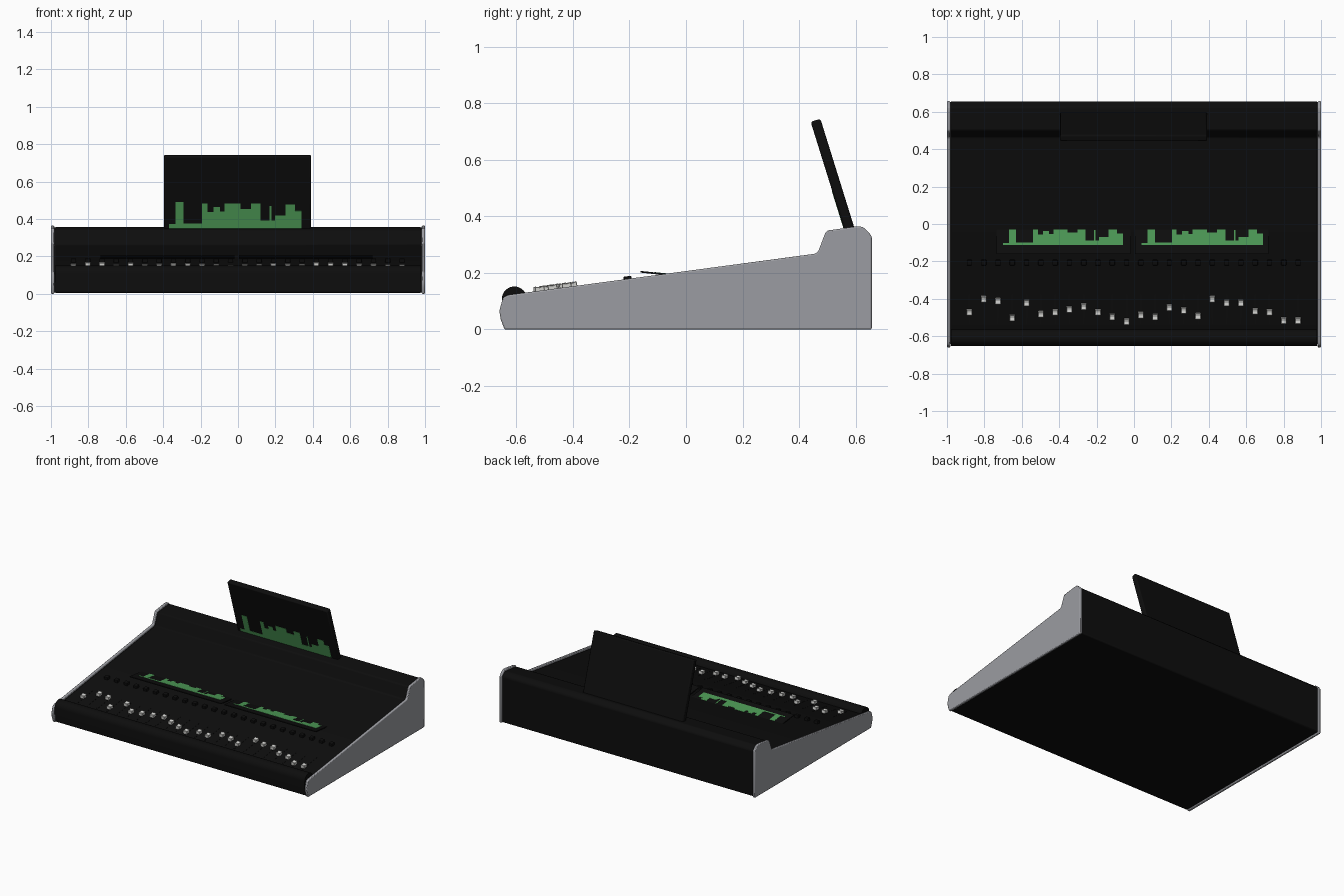
import bpy, bmesh, math
from mathutils import Matrix, Vector

if "Cube" in bpy.data.objects:
    bpy.data.objects.remove(bpy.data.objects["Cube"])


def material(name, r, g, b):
    m = bpy.data.materials.new(name)
    m.diffuse_color = (r, g, b, 1)
    m.use_nodes = True
    m.node_tree.nodes["Principled BSDF"].inputs["Base Color"].default_value = m.diffuse_color
    return m


BLACK = material("matte black", 0.004, 0.004, 0.004)
GREY = material("side grey", 0.33, 0.335, 0.36)
GREEN = material("display green", 0.075, 0.33, 0.095)
WHITE = material("fader white", 0.62, 0.62, 0.60)


def finish(name, bm, mat, bevel=0, segments=2):
    bmesh.ops.recalc_face_normals(bm, faces=bm.faces)
    me = bpy.data.meshes.new(name)
    bm.to_mesh(me)
    bm.free()
    me.materials.append(mat)
    ob = bpy.data.objects.new(name, me)
    bpy.context.collection.objects.link(ob)
    if bevel:
        mod = ob.modifiers.new("edge rounding", 'BEVEL')
        mod.width, mod.segments = bevel, segments
        mod.limit_method = 'ANGLE'
    return ob


def add_prism(bm, pts, x0, x1, mtx=Matrix()):
    """Extrude a (y, z) outline from x0 to x1."""
    lo = [bm.verts.new(mtx @ Vector((x0, y, z))) for y, z in pts]
    hi = [bm.verts.new(mtx @ Vector((x1, y, z))) for y, z in pts]
    bm.faces.new(lo)
    bm.faces.new(hi[::-1])
    n = len(pts)
    for i in range(n):
        j = (i + 1) % n
        bm.faces.new((lo[i], hi[i], hi[j], lo[j]))


def prism(name, pts, x0, x1, mat, bevel=0, segments=2):
    bm = bmesh.new()
    add_prism(bm, pts, x0, x1)
    return finish(name, bm, mat, bevel, segments)


def boxes(name, items, mat, bevel=0):
    """items: (x0, x1, y0, y1, z0, z1, matrix)"""
    bm = bmesh.new()
    for x0, x1, y0, y1, z0, z1, m in items:
        add_prism(bm, [(y0, z0), (y1, z0), (y1, z1), (y0, z1)], x0, x1, m)
    return finish(name, bm, mat, bevel)


SLOPE = 0.135


def deck(y):
    return 0.197 + SLOPE * y


def on_deck(x, y):
    return Matrix.Translation((x, y, deck(y))) @ Matrix.Rotation(math.atan(SLOPE), 4, 'X')


# Console body with sloping deck and raised rear bridge
prism("console_body", [(-0.645, 0.005), (0.655, 0.005), (0.655, 0.33), (0.625, 0.357),
                       (0.50, 0.343), (0.465, deck(0.465)), (-0.62, deck(-0.62)),
                       (-0.645, 0.10)], -0.982, 0.982, BLACK, 0.008)

# Rounded armrest along the front
arc = [(-0.607 + 0.044 * math.cos(a), 0.108 + 0.044 * math.sin(a))
       for a in (math.pi * i / 16 for i in range(17))]
prism("armrest", [(-0.563, 0.06)] + arc + [(-0.651, 0.06)], -0.978, 0.978, BLACK)

# Grey side cheeks
side = [(-0.642, 0), (0.657, 0), (0.657, 0.33), (0.645, 0.345), (0.625, 0.363), (0.60, 0.364),
        (0.50, 0.35), (0.492, 0.34), (0.468, 0.277), (0.458, 0.268), (-0.63, 0.122),
        (-0.648, 0.112), (-0.66, 0.065), (-0.655, 0.035)]
for label, s in (("left", -1), ("right", 1)):
    prism(label + "_side_panel", side, s * 0.982, s * 1.0, GREY, 0.005)

# Fader slots, caps and channel buttons
fader_y = [-.47, -.40, -.41, -.50, -.42, -.48, -.47, -.455, -.44, -.47, -.495, -.52,
           -.485, -.495, -.445, -.46, -.49, -.40, -.42, -.42, -.465, -.47, -.515, -.515]
fader_x = [-0.88 + i * 1.757 / 23 for i in range(24)]
boxes("fader_slots", [(-.004, .004, -.08, .08, -.002, .001, on_deck(x, -0.455))
                      for x in fader_x], BLACK)
cap = [(-.018, .004), (.018, .004), (.016, .027), (.008, .024), (0, .022),
       (-.008, .024), (-.016, .027)]
bm = bmesh.new()
for x, y in zip(fader_x, fader_y):
    add_prism(bm, cap, -.015, .015, on_deck(x, y))
finish("fader_caps", bm, WHITE, 0.002, 1)
boxes("fader_stems", [(-.004, .004, -.006, .006, -.004, .006, on_deck(x, y))
                      for x, y in zip(fader_x, fader_y)], BLACK)
boxes("channel_buttons", [(-.014, .014, -.014, .014, -.004, .019, on_deck(x, -0.205))
                          for x in fader_x], BLACK, 0.003)

# Shared level graph: (start, end, height) as fractions
graph = [(0, .05, .1), (.05, .11, 1), (.11, .25, .13), (.25, .29, .95), (.29, .335, .6),
         (.335, .385, .8), (.385, .42, .62), (.42, .54, .95), (.54, .62, .72), (.62, .69, .95),
         (.69, .76, .25), (.76, .772, .85), (.772, .80, .25), (.80, .88, .45),
         (.88, .95, .9), (.95, 1, .65)]


def bars(x0, x1):
    return [(x0 + a * (x1 - x0), x0 + b * (x1 - x0), h) for a, b, h in graph]


# Two low displays tilted into the deck
tilt = Matrix.Translation((0, -0.16, 0.207)) @ Matrix.Rotation(-0.108, 4, 'X')
for label, f0, f1, g0, g1 in (("left", -.735, -.02, -.70, -.06), ("right", .005, .72, .04, .69)):
    boxes(label + "_deck_display", [(f0, f1, 0, .16, -.006, 0, tilt)], BLACK)
    boxes(label + "_deck_graph", [(a, b, .048, .048 + .082 * min(1, 1.15 * h), -.001, .0012, tilt)
                                  for a, b, h in bars(g0, g1)], GREEN)

# Rear monitor leaning forward
lean = Matrix.Translation((0, 0.578, 0.355)) @ Matrix.Rotation(0.302, 4, 'X')
boxes("monitor", [(-.395, .39, -.018, .018, -.06, .403, lean)], BLACK, 0.007)
boxes("monitor_graph", [(a, b, -.0195, -.017, -.03, .01 + .137 * h, lean)
                        for a, b, h in bars(-.37, .34)], GREEN)

# Smooth the rounded parts while keeping edges crisp
for ob in bpy.data.objects:
    if any(k in ob.name for k in ("armrest", "body", "side_panel", "monitor")):
        bpy.ops.object.select_all(action='DESELECT')
        ob.select_set(True)
        bpy.context.view_layer.objects.active = ob
        bpy.ops.object.shade_smooth_by_angle(angle=math.radians(35))
